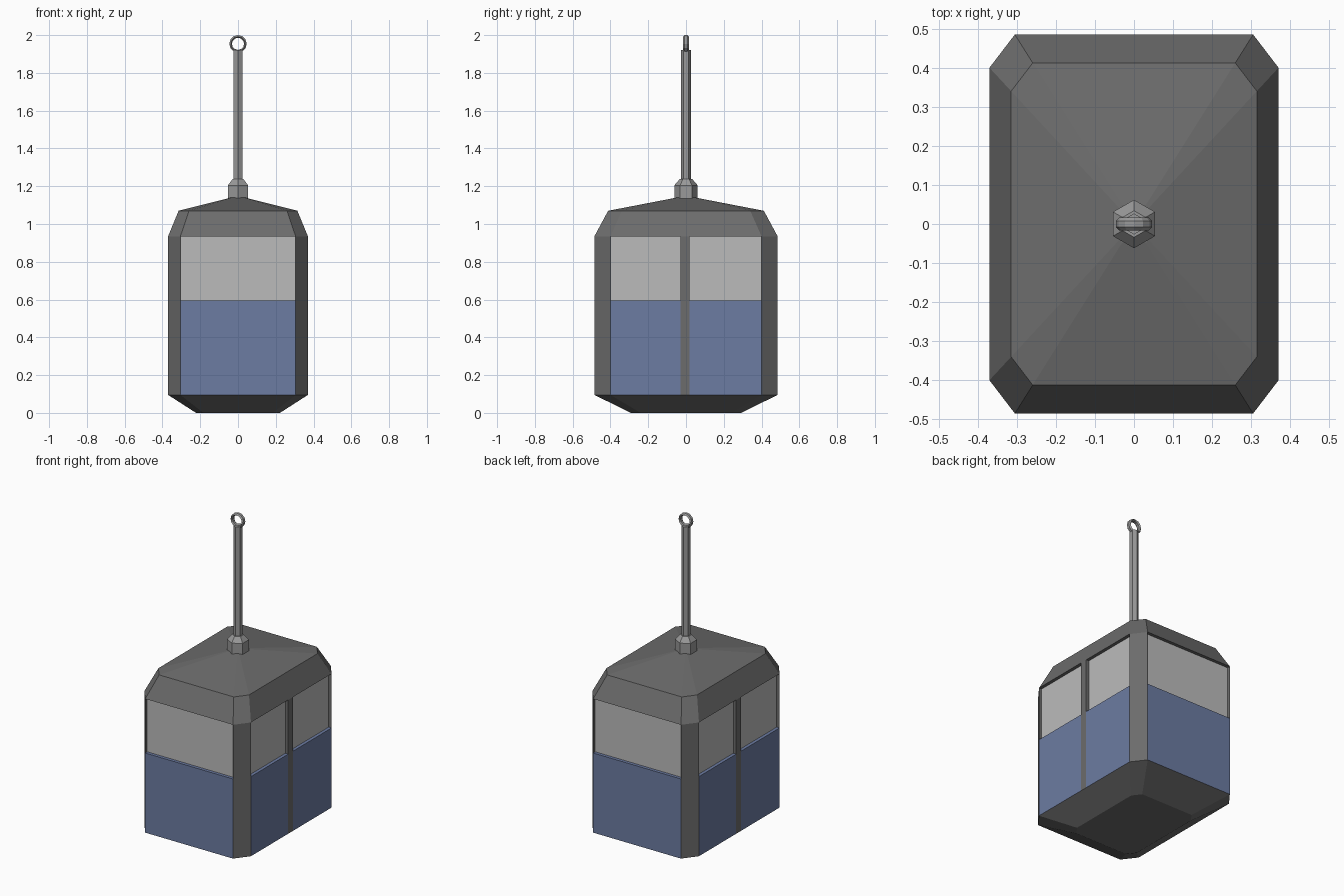
import bpy, bmesh
from math import sin, cos, pi

if "Cube" in bpy.data.objects:
    bpy.data.objects.remove(bpy.data.objects["Cube"])

HX, HY = 0.37, 0.485        # cabin half sizes
CX, CY = 0.305, 0.40        # where the cut corners start
D = 0.02                    # window recess depth
Z0, Z1, Z2 = 0.095, 0.595, 0.935


def material(name, r, g, b):
    m = bpy.data.materials.new(name)
    m.diffuse_color = (r, g, b, 1)
    m.use_nodes = True
    m.node_tree.nodes["Principled BSDF"].inputs["Base Color"].default_value = m.diffuse_color
    return m


dark = material("dark_grey", 0.15, 0.15, 0.15)
glass = material("window_grey", 0.5, 0.5, 0.5)
blue = material("panel_blue", 0.15, 0.2, 0.36)
steel = material("steel_grey", 0.32, 0.32, 0.32)


def loft(name, rings, mat, closed=False):
    """Skin a list of equal-length point rings; cap the ends unless closed."""
    bm = bmesh.new()
    vs = [[bm.verts.new(p) for p in ring] for ring in rings]
    n = len(vs[0])
    for k in range(len(vs) if closed else len(vs) - 1):
        a, b = vs[k], vs[(k + 1) % len(vs)]
        for i in range(n):
            j = (i + 1) % n
            bm.faces.new((a[i], a[j], b[j], b[i]))
    if not closed:
        bm.faces.new(vs[0])
        bm.faces.new(vs[-1])
    bmesh.ops.recalc_face_normals(bm, faces=bm.faces)
    me = bpy.data.meshes.new(name)
    bm.to_mesh(me)
    bm.free()
    me.materials.append(mat)
    ob = bpy.data.objects.new(name, me)
    bpy.context.collection.objects.link(ob)
    return ob


def prism(name, pts, z0, z1, mat):
    return loft(name, [[(x, y, z) for x, y in pts] for z in (z0, z1)], mat)


def box(name, x0, x1, y0, y1, z0, z1, mat):
    return prism(name, [(x0, y0), (x1, y0), (x1, y1), (x0, y1)], z0, z1, mat)


def octagon(s, z, hx=HX, hy=HY):
    pts = [(hx, -CY), (hx, CY), (CX, hy), (-CX, hy),
           (-hx, CY), (-hx, -CY), (-CX, -hy), (CX, -hy)]
    return [(x * s, y * s, z) for x, y in pts]


def hexagon(r, z):
    return [(r * sin(i * pi / 3), r * cos(i * pi / 3), z) for i in range(6)]


# Tapered floor pan and pyramid roof
loft("floor_pan", [octagon(0.6, 0), octagon(1, Z0)], dark)
loft("roof", [octagon(1, Z2), octagon(0.85, 1.07), octagon(0.1, 1.14)], dark)

# Recessed window block
loft("windows", [octagon(1, z, HX - D, HY - D) for z in (Z1 - 0.01, Z2)], glass)

# Corner posts
for sx in (-1, 1):
    for sy in (-1, 1):
        post = [(CX, HY), (HX, CY), (HX - D, CY), (CX, HY - D)]
        prism("corner_post", [(x * sx, y * sy) for x, y in post], Z0, Z2, dark)

# Lower panels and door pillars; the far sides are half-turn copies
for s in (-1, 1):
    box("end_panel", -CX, CX, s * HY, s * (HY - D), Z0, Z1, blue)
    for y0, y1 in ((-CY, -0.03), (0.018, CY)):
        box("side_panel", s * HX, s * (HX - D), s * y0, s * y1, Z0, Z1, blue)
    box("door_pillar", s * HX, s * (HX - D), s * -0.03, s * 0.018, Z0, Z2, dark)

# Hanger: hub, rod and flat-sided eye ring
loft("hub", [hexagon(0.062, 1.12), hexagon(0.062, 1.205), hexagon(0.034, 1.237)], steel)
loft("hanger_rod", [hexagon(0.027, 1.2), hexagon(0.027, 1.922)], steel)
section = [(0.032, -0.008), (0.032, 0.008), (0.038, 0.016),
           (0.046, 0.008), (0.046, -0.008), (0.038, -0.016)]
N = 12
loft("eye_ring", [[(r * cos(2 * pi * k / N), y, 1.954 + r * sin(2 * pi * k / N))
                   for r, y in section] for k in range(N)], steel, closed=True)
